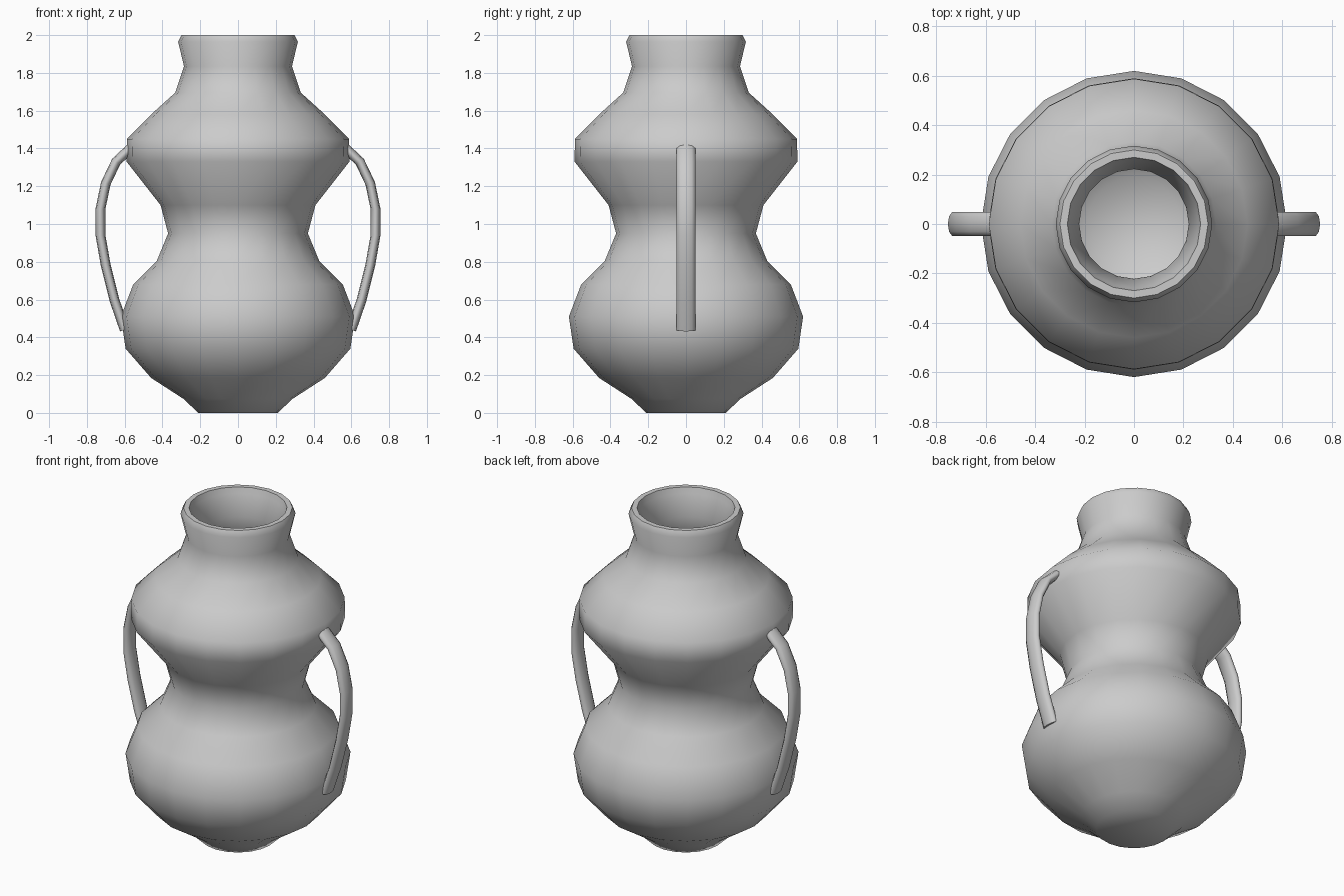
import bpy, math
from mathutils import Vector

if "Cube" in bpy.data.objects:
    bpy.data.objects.remove(bpy.data.objects["Cube"])

SIDES = 20


def make_object(name, verts, faces, angle):
    mesh = bpy.data.meshes.new(name)
    mesh.from_pydata(verts, [], faces)
    mesh.update()
    ob = bpy.data.objects.new(name, mesh)
    bpy.context.collection.objects.link(ob)
    bpy.ops.object.select_all(action='DESELECT')
    ob.select_set(True)
    bpy.context.view_layer.objects.active = ob
    bpy.ops.object.shade_smooth_by_angle(angle=math.radians(angle))
    return ob


def skin(rings, n):
    """Bridge consecutive rings of n points and cap both ends."""
    verts = [p for ring in rings for p in ring]
    faces = [list(range(n))[::-1]]
    for i in range(len(rings) - 1):
        for j in range(n):
            k = (j + 1) % n
            faces.append([i * n + j, i * n + k, (i + 1) * n + k, (i + 1) * n + j])
    faces.append([(len(rings) - 1) * n + j for j in range(n)])
    return verts, faces


def circle(r, z):
    return [(r * math.cos(math.tau * j / SIDES), r * math.sin(math.tau * j / SIDES), z)
            for j in range(SIDES)]


# Vase body: outside from foot to lip, then the hollow inside down to the floor
outer = [(0.21, 0), (0.29, 0.075), (0.46, 0.185), (0.595, 0.34), (0.62, 0.51),
         (0.555, 0.68), (0.43, 0.805), (0.37, 0.95), (0.41, 1.10), (0.59, 1.33),
         (0.588, 1.45), (0.46, 1.58), (0.333, 1.695), (0.286, 1.835), (0.317, 1.965), (0.30, 2.0)]
inner = [(0.27, 2.0), (0.26, 1.965), (0.222, 1.84), (0.28, 1.66), (0.42, 1.54),
         (0.53, 1.42), (0.53, 1.35), (0.36, 1.125), (0.31, 0.95), (0.38, 0.77),
         (0.51, 0.64), (0.56, 0.51), (0.54, 0.375), (0.43, 0.235), (0.26, 0.13), (0.19, 0.06)]
make_object("vase_body", *skin([circle(r, z) for r, z in outer + inner], SIDES), 60)

# Handles: flattened oval section swept along an arc, one on each side
path = [Vector((x, 0, z)) for x, z in [
    (0.60, 0.44), (0.655, 0.60), (0.70, 0.78), (0.728, 0.94), (0.728, 1.08),
    (0.70, 1.215), (0.645, 1.33), (0.57, 1.40)]]
N = 10
rings = []
for i, p in enumerate(path):
    t = (path[min(i + 1, len(path) - 1)] - path[max(i - 1, 0)]).normalized()
    side = Vector((t.z, 0, -t.x))
    rings.append([p + side * 0.026 * math.cos(math.tau * j / N)
                  + Vector((0, 0.052 * math.sin(math.tau * j / N), 0)) for j in range(N)])
verts, faces = skin(rings, N)
make_object("right_handle", verts, faces, 60)
make_object("left_handle", [(-v.x, -v.y, v.z) for v in verts], faces, 60)
